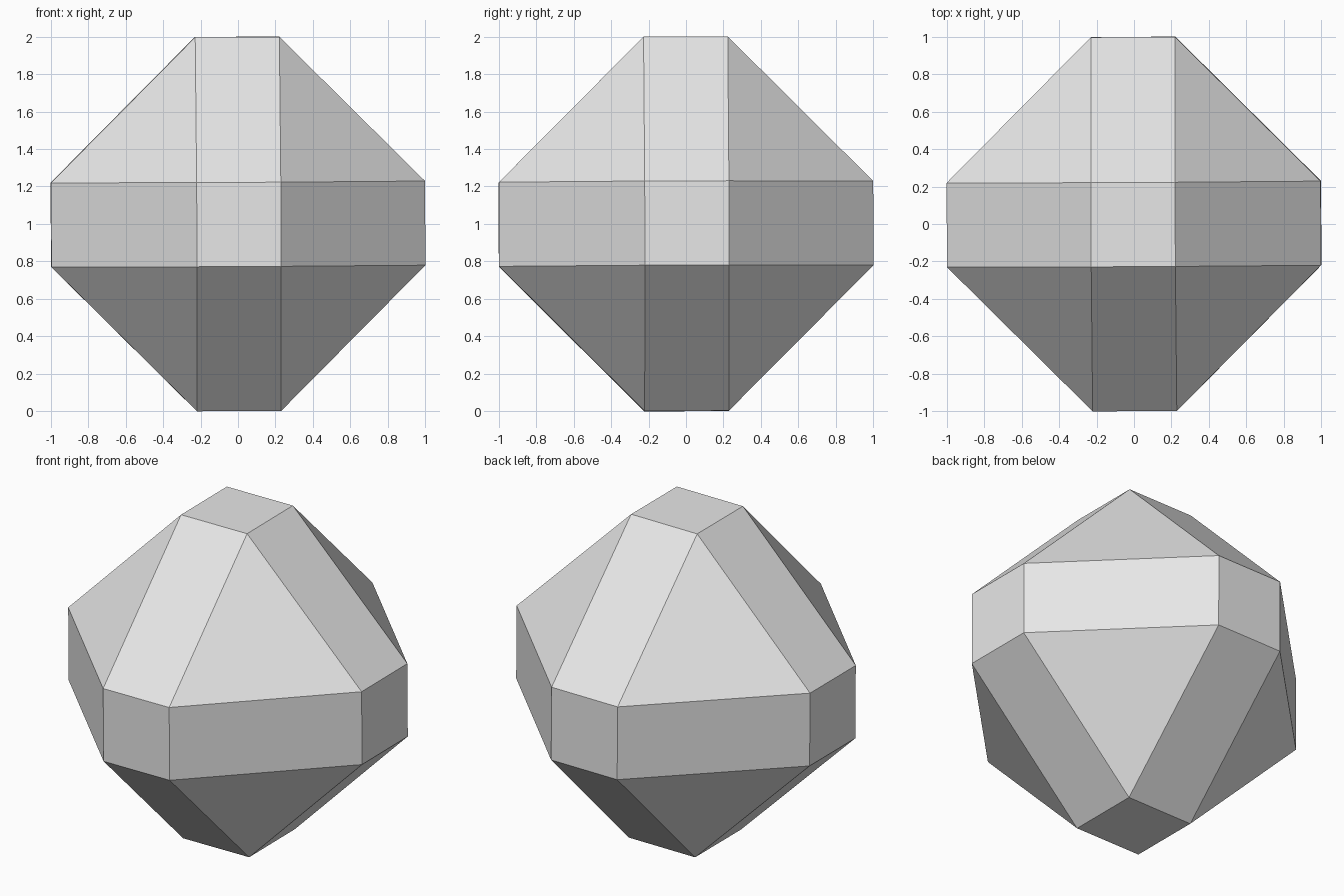
import bpy
import bmesh
from mathutils import Euler, Matrix

HALF = 1.0          # half the overall size
FACET = 0.225       # half the side of each small square facet

default = bpy.data.objects.get("Cube")
if default:
    bpy.data.objects.remove(default, do_unlink=True)


def flat_material(name, colour):
    mat = bpy.data.materials.new(name)
    mat.use_nodes = True
    mat.diffuse_color = colour
    mat.node_tree.nodes["Principled BSDF"].inputs["Base Color"].default_value = colour
    return mat


# Faceted body: a cube with every edge chamfered deeply, leaving small squares,
# long rectangles and corner triangles
bm = bmesh.new()
bmesh.ops.create_cube(bm, size=2 * HALF)
bmesh.ops.bevel(bm, geom=bm.edges[:], offset=HALF - FACET, offset_type='OFFSET',
                segments=1, profile=0.5, affect='EDGES', clamp_overlap=False)

# Very slight tilt, then stand it on the ground
tilt = Euler((0.003, -0.005, 0.005)).to_matrix().to_4x4()
bm.transform(Matrix.Translation((0, 0, HALF)) @ tilt)
bmesh.ops.recalc_face_normals(bm, faces=bm.faces[:])

mesh = bpy.data.meshes.new("faceted_body")
bm.to_mesh(mesh)
bm.free()
mesh.materials.append(flat_material("light_grey", (0.8, 0.8, 0.8, 1.0)))

body = bpy.data.objects.new("faceted_body", mesh)
bpy.context.collection.objects.link(body)
